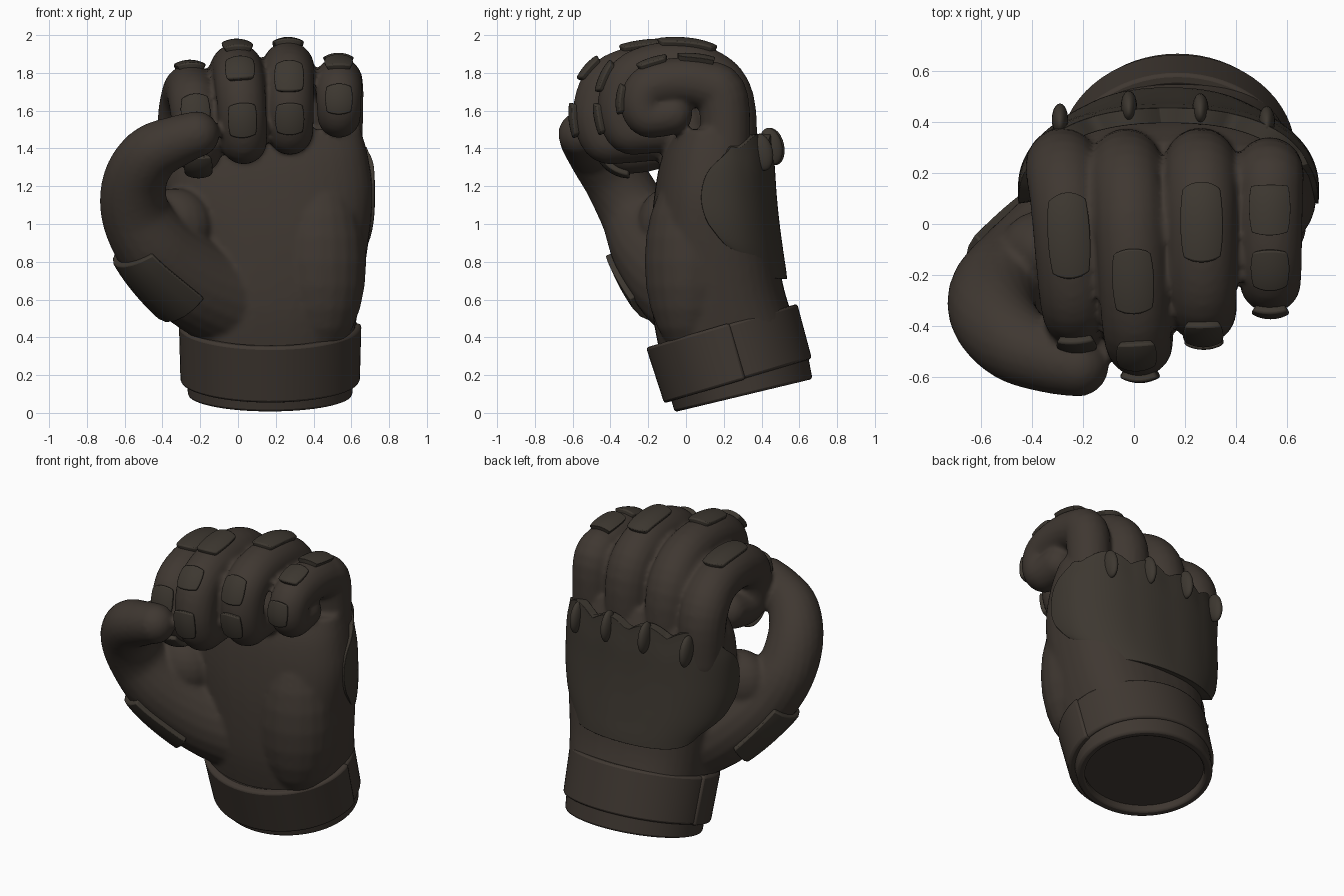
import bpy, bmesh, math
from mathutils import Vector, Matrix

if "Cube" in bpy.data.objects:
    bpy.data.objects.remove(bpy.data.objects["Cube"])


def material(name, rgb):
    m = bpy.data.materials.new(name)
    m.diffuse_color = (*rgb, 1)
    m.use_nodes = True
    m.node_tree.nodes["Principled BSDF"].inputs["Base Color"].default_value = m.diffuse_color
    return m


LEATHER = material("dark brown leather", (0.050, 0.039, 0.031))
PADDING = material("dark olive padding", (0.047, 0.039, 0.030))


def finish(bm, name, mat, bevel=0.0):
    bmesh.ops.recalc_face_normals(bm, faces=bm.faces)
    me = bpy.data.meshes.new(name)
    bm.to_mesh(me)
    bm.free()
    me.materials.append(mat)
    ob = bpy.data.objects.new(name, me)
    bpy.context.collection.objects.link(ob)
    for p in me.polygons:
        p.use_smooth = True
    if bevel:
        b = ob.modifiers.new("bevel", "BEVEL")
        b.width, b.segments, b.angle_limit = bevel, 2, math.radians(40)
    bpy.ops.object.select_all(action="DESELECT")
    bpy.context.view_layer.objects.active = ob
    ob.select_set(True)
    bpy.ops.object.shade_smooth_by_angle(angle=math.radians(40))
    return ob


def spline(pts, t):
    """Catmull-Rom through tuples of any length."""
    n = len(pts) - 1
    t = min(max(t, 0), n - 1e-5)
    i = int(t)
    s = t - i
    a, b, c, d = (pts[min(max(k, 0), n)] for k in (i - 1, i, i + 1, i + 2))
    return [0.5 * (2 * q + (r - p) * s + (2 * p - 5 * q + 4 * r - w) * s * s
                   + (3 * q - p - 3 * r + w) * s ** 3) for p, q, r, w in zip(a, b, c, d)]


def on_tube(path, t, ang, ref, extra=0.0):
    x, y, z, r = spline(path, t)
    tan = (Vector(spline(path, t + 0.05)[:3]) - Vector(spline(path, t - 0.05)[:3])).normalized()
    out = tan.cross(ref).normalized()
    side = out.cross(tan)
    return Vector((x, y, z)) + (r + extra) * (out * math.cos(ang) + side * math.sin(ang))


def loft(bm, rings):
    rows = [[bm.verts.new(p) for p in ring] for ring in rings]
    n = len(rows[0])
    for a, b in zip(rows, rows[1:]):
        for i in range(n):
            bm.faces.new((a[i], a[(i + 1) % n], b[(i + 1) % n], b[i]))
    bm.faces.new(rows[0][::-1])
    bm.faces.new(rows[-1])


def ball(bm, centre, radii, turn=0.0):
    bmesh.ops.create_uvsphere(bm, u_segments=20, v_segments=12, radius=1,
                              matrix=Matrix.Translation(centre)
                              @ Matrix.Rotation(math.radians(turn), 4, "X")
                              @ Matrix.Diagonal((*radii, 1)))


def tube(bm, path, ref):
    n = len(path) - 1
    loft(bm, [[on_tube(path, k / 5, math.tau * i / 20, ref) for i in range(20)]
              for k in range(n * 5 + 1)])
    for x, y, z, r in (path[0], path[-1]):
        ball(bm, (x, y, z), (r, r, r))


def slab(name, f, nu, nv, mat, bevel=0.008):
    """Closed curved plate; f(u, v, depth) with u, v in -1..1."""
    bm = bmesh.new()
    g = [[[bm.verts.new(f(2 * i / nu - 1, 2 * j / nv - 1, d)) for j in range(nv + 1)]
          for i in range(nu + 1)] for d in (0, 1)]
    for s in g:
        for i in range(nu):
            for j in range(nv):
                bm.faces.new((s[i][j], s[i + 1][j], s[i + 1][j + 1], s[i][j + 1]))
    edge = ([(i, 0) for i in range(nu)] + [(nu, j) for j in range(nv)]
            + [(i, nv) for i in range(nu, 0, -1)] + [(0, j) for j in range(nv, 0, -1)])
    for (a, b), (c, d) in zip(edge, edge[1:] + edge[:1]):
        bm.faces.new((g[0][a][b], g[0][c][d], g[1][c][d], g[1][a][b]))
    return finish(bm, name, mat, bevel)


def tube_pad(name, path, ref, t0, t1, ang, half, lift, rounding=0.5):
    def f(u, v, d):
        uu = u * math.sqrt(1 - rounding * v * v / 2)
        vv = v * math.sqrt(1 - rounding * u * u / 2)
        return on_tube(path, (t0 + t1) / 2 + vv * (t1 - t0) / 2, ang + uu * half, ref,
                       lift - 0.06 * d)
    return slab(name, f, 8, 10, PADDING)


# Finger paths: one curl template fitted to each finger's reach
CURL = [(0.93, 0.48), (0.72, 0.93), (0.38, 1.02), (0.09, 0.84), (0.0, 0.42),
        (0.05, 0.04), (0.18, 0.0), (0.34, 0.06)]
X_AXIS, Y_AXIS = Vector((1, 0, 0)), Vector((0, 1, 0))


def finger_path(x0, x1, front, back, top, low, r, tuck=0.0):
    pts = [(x0, back - 0.02, 1.25, r)]
    for k, (u, v) in enumerate(CURL):
        s = k / (len(CURL) - 1)
        pts.append((x0 + (x1 - x0) * min(1, s * 1.5),
                    front + (back - front) * (u + (tuck if k == 7 else 0)),
                    low + (top - low) * v, r * (1.08 - 0.22 * s)))
    return pts


# name: path and pad spans (start, end) along the path
FINGERS = {
    "index": (finger_path(-0.28, -0.21, -0.36, 0.26, 1.70, 1.39, 0.135),
              [(2.1, 3.3), (4.3, 5.1), (5.8, 6.5)]),
    "middle": (finger_path(-0.03, 0.03, -0.47, 0.26, 1.81, 1.44, 0.135, 0.22),
               [(2.65, 3.5), (3.9, 4.35), (4.85, 5.6)]),
    "ring": (finger_path(0.26, 0.275, -0.34, 0.26, 1.82, 1.49, 0.135, 0.22),
             [(2.0, 3.1), (4.05, 4.7), (5.0, 5.75)]),
    "little": (finger_path(0.53, 0.535, -0.23, 0.23, 1.75, 1.57, 0.125),
               [(1.9, 2.9), (3.2, 4.0), (4.5, 5.4)]),
}
THUMB = [(0.0, 0.1, 0.58, 0.27), (-0.22, -0.04, 0.69, 0.25), (-0.42, -0.18, 0.86, 0.215),
         (-0.54, -0.27, 1.05, 0.185), (-0.545, -0.37, 1.23, 0.17), (-0.46, -0.47, 1.37, 0.155),
         (-0.32, -0.53, 1.44, 0.135), (-0.22, -0.555, 1.475, 0.122)]

# Glove body: palm loft, heel and web bulges, thumb and fingers fused into one skin
body = bmesh.new()
PALM = [(0.34, 0.17, 0.235, 0.43, 0.36, 0.25), (0.6, 0.185, 0.17, 0.46, 0.35, 0.15),
        (0.9, 0.19, 0.14, 0.50, 0.33, 0.1), (1.15, 0.16, 0.13, 0.555, 0.30, 0.05),
        (1.35, 0.145, 0.13, 0.545, 0.26, 0.0), (1.5, 0.15, 0.13, 0.50, 0.19, 0.0)]


def power(v, n=2.5):
    return math.copysign(abs(v) ** (2 / n), v)


rings = []
for k in range(26):
    z, cx, cy, rx, ry, tilt = spline(PALM, k / 5)
    ring = []
    for i in range(40):
        a = math.tau * i / 40
        dy = ry * power(math.sin(a))
        ring.append((cx + rx * power(math.cos(a)), cy + dy, z + tilt * dy))
    rings.append(ring)
loft(body, rings)
ball(body, (0.43, 0.02, 0.8), (0.25, 0.24, 0.5))
ball(body, (-0.33, -0.10, 0.99), (0.2, 0.16, 0.2))
tube(body, THUMB, Y_AXIS)
for path, spans in FINGERS.values():
    tube(body, path, X_AXIS)
glove = finish(body, "glove_body", LEATHER)
glove.modifiers.clear()
remesh = glove.modifiers.new("fuse", "REMESH")
remesh.mode, remesh.voxel_size, remesh.use_smooth_shade = "VOXEL", 0.016, True
relax = glove.modifiers.new("relax", "SMOOTH")
relax.factor, relax.iterations = 0.5, 4

# Finger pads and thumb guard
for name, (path, spans) in FINGERS.items():
    for k, (t0, t1) in enumerate(spans):
        tube_pad(f"{name}_finger_pad_{k + 1}", path, X_AXIS, t0, t1, 0, 0.56, 0.024)
tube_pad("thumb_guard", THUMB, Y_AXIS, 1.15, 2.35, -0.25, 1.2, 0.028, 0.15)

# Back-of-hand plate, wrapped round the sides, with a scalloped knuckle edge
SHELL = [(0.51, 0.405, 60), (0.56, 0.385, 82), (0.585, 0.365, 93), (0.59, 0.35, 96),
         (0.585, 0.34, 90), (0.565, 0.325, 74)]  # half width, depth, wrap angle


def shell(u, v, d):
    rx, ry, wrap = spline(SHELL, (v + 1) / 2 * 5)
    a = u * math.radians(wrap)
    x = 0.135 + (rx - 0.06 * d) * power(math.sin(a), 2.3)
    scallop = 0.06 * abs(math.cos((x + 0.29) * math.pi / 0.27))
    top = 1.42 + scallop - 0.03 * u ** 4
    s = (v + 1) / 2
    z = 0.71 + (top - 0.71) * s + 0.06 * u ** 6 * (1 - s)
    return x, 0.13 + (ry - 0.06 * d) * power(math.cos(a), 2.3), z


slab("back_plate", shell, 64, 20, PADDING)

# Knuckle studs
for k, (x, y, z) in enumerate([(-0.29, 0.41, 1.37), (-0.02, 0.46, 1.41),
                               (0.26, 0.45, 1.41), (0.52, 0.40, 1.38)]):
    bm = bmesh.new()
    ball(bm, (x, y, z), (0.032, 0.06, 0.10), 12)
    finish(bm, f"knuckle_stud_{k + 1}", PADDING)


# Tilted wrist cuff: lining, band and front strap
def cuff(name, z0, z1, grow, flare, mat, tilt, a0=0.0, a1=360.0):
    bm = bmesh.new()
    full = a1 - a0 >= 360
    n = 64 if full else 36
    rows = []
    for i in range(n if full else n + 1):
        a = math.radians(a0 + (a1 - a0) * i / n)
        rows.append([bm.verts.new(((0.465 + o) * math.cos(a), (0.405 + o) * math.sin(a), z))
                     for o, z in ((grow, z0), (grow + flare, z1),
                                  (grow + flare - 0.05, z1), (grow - 0.05, z0))])
    for a, b in zip(rows, rows[1:] + rows[:1] if full else rows[1:]):
        for j in range(4):
            bm.faces.new((a[j], b[j], b[(j + 1) % 4], a[(j + 1) % 4]))
    if not full:
        bm.faces.new(rows[0])
        bm.faces.new(rows[-1])
    ob = finish(bm, name, mat, 0.014)
    ob.location = (0.17, 0.305, 0.092)
    ob.rotation_euler.x = math.radians(tilt)


cuff("cuff_lining", 0.0, 0.32, -0.03, 0.015, LEATHER, 13.5)
cuff("cuff_band", 0.085, 0.385, -0.003, 0.008, LEATHER, 16.5)
cuff("cuff_strap", 0.08, 0.39, 0.01, 0.008, LEATHER, 16.5, 172, 365)

# Inner wall closing the wrist opening
bm = bmesh.new()
bmesh.ops.create_cone(bm, segments=48, radius1=1, radius2=1, depth=1, cap_ends=True,
                      matrix=Matrix.Diagonal((0.41, 0.35, 0.02, 1)))
cap = finish(bm, "wrist_cap", LEATHER)
cap.location = (0.17, 0.29, 0.15)
cap.rotation_euler.x = math.radians(13.5)
